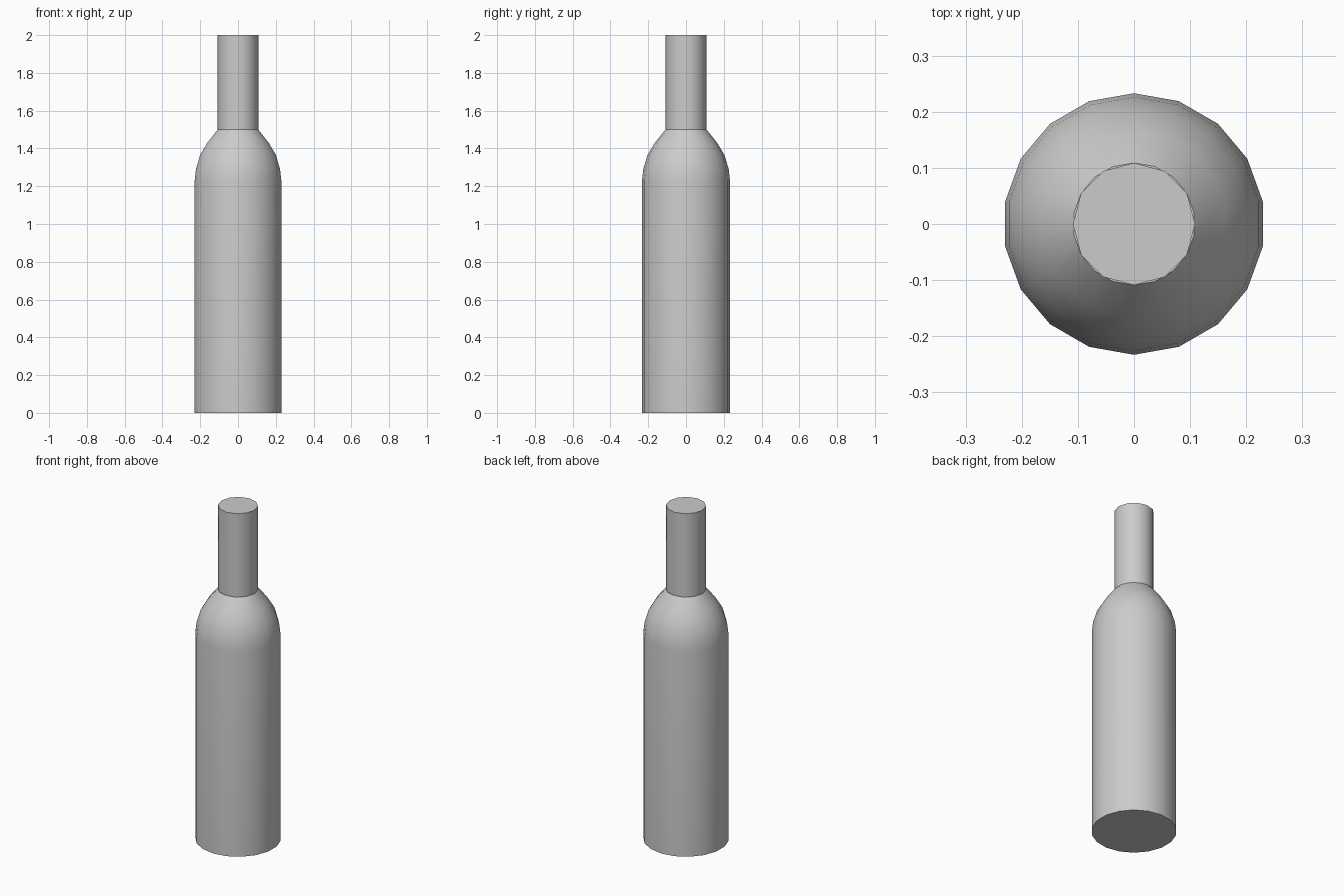
import bpy, bmesh
from math import sin, cos, tau, radians

cube = bpy.data.objects.get("Cube")
if cube:
    bpy.data.objects.remove(cube, do_unlink=True)

grey = bpy.data.materials.new("light grey")
grey.use_nodes = True
colour = (0.6, 0.6, 0.6, 1)
grey.diffuse_color = colour
grey.node_tree.nodes["Principled BSDF"].inputs["Base Color"].default_value = colour


def lathe(name, profile, sides):
    """Closed turned solid from (radius, height) points, with a corner facing +y."""
    bm = bmesh.new()
    rings = [[bm.verts.new((r * sin(tau * i / sides), r * cos(tau * i / sides), z))
              for i in range(sides)] for r, z in profile]
    for low, high in zip(rings, rings[1:]):
        for i in range(sides):
            j = (i + 1) % sides
            bm.faces.new((low[i], low[j], high[j], high[i]))
    bm.faces.new(rings[0])
    bm.faces.new(rings[-1])
    bmesh.ops.recalc_face_normals(bm, faces=bm.faces)
    mesh = bpy.data.meshes.new(name)
    bm.to_mesh(mesh)
    bm.free()
    mesh.materials.append(grey)
    obj = bpy.data.objects.new(name, mesh)
    bpy.context.collection.objects.link(obj)
    bpy.ops.object.select_all(action='DESELECT')
    obj.select_set(True)
    bpy.context.view_layer.objects.active = obj
    bpy.ops.object.shade_smooth_by_angle(angle=radians(35))
    return obj


# Straight body and rounded shoulder
lathe("bottle_body", [(0.233, 0), (0.233, 1.23), (0.226, 1.29),
                      (0.204, 1.365), (0.165, 1.43), (0.109, 1.5)], 18)

# Narrow neck
lathe("bottle_neck", [(0.109, 1.49), (0.109, 2)], 12)
